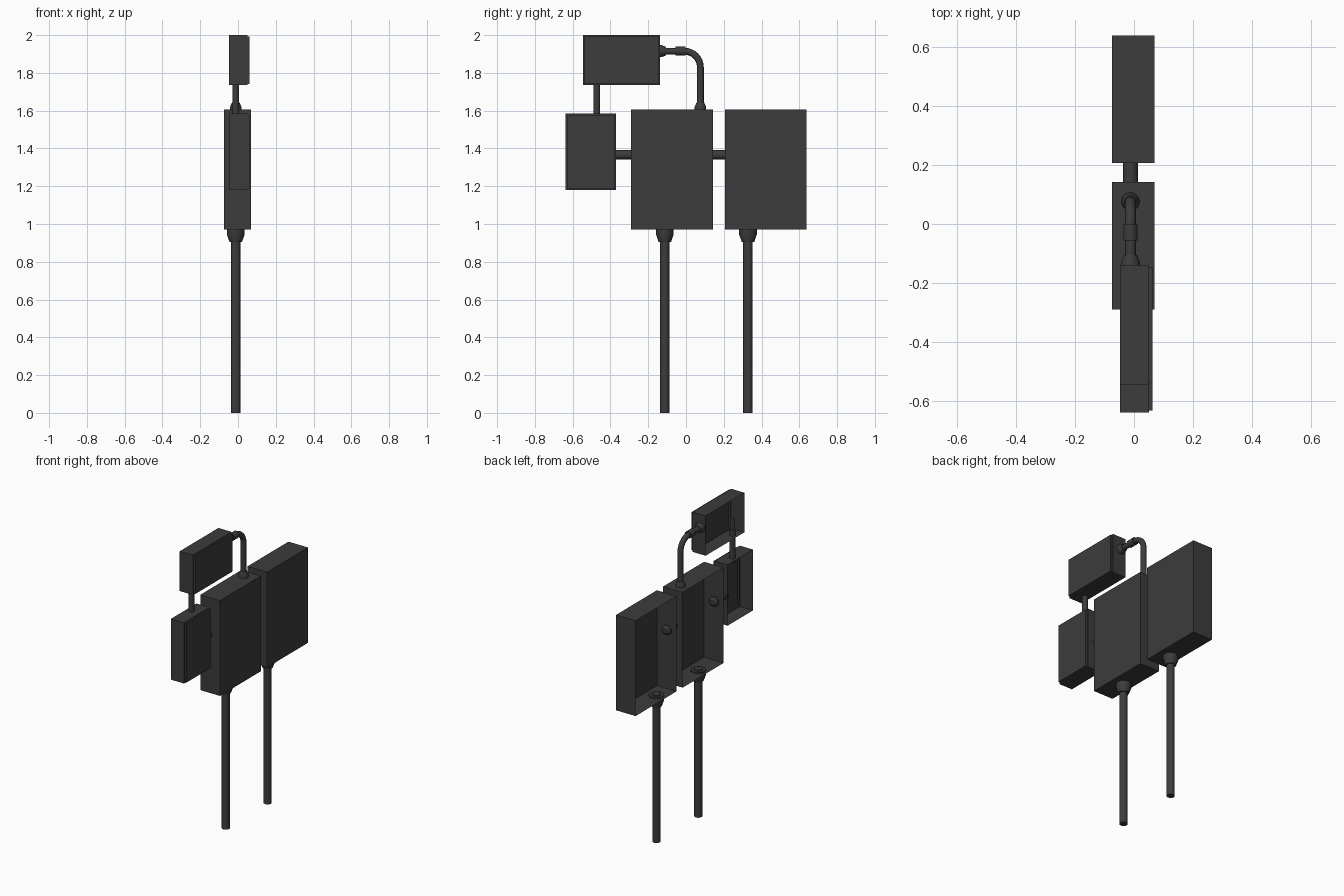
import bpy, bmesh, math
from mathutils import Vector

cube = bpy.data.objects.get("Cube")
if cube:
    bpy.data.objects.remove(cube, do_unlink=True)

mat = bpy.data.materials.new("dark grey")
mat.use_nodes = True
colour = (0.045, 0.045, 0.045, 1)
mat.diffuse_color = colour
mat.node_tree.nodes["Principled BSDF"].inputs["Base Color"].default_value = colour

PIPE_X = -0.012


def finish(name, bm):
    bmesh.ops.recalc_face_normals(bm, faces=bm.faces)
    mesh = bpy.data.meshes.new(name)
    bm.to_mesh(mesh)
    bm.free()
    mesh.materials.append(mat)
    obj = bpy.data.objects.new(name, mesh)
    bpy.context.collection.objects.link(obj)
    return obj


def open_box(name, x, y, z, raised=False):
    """Thin sheet box, open on the -x side, optionally with a raised panel on +x."""
    bm = bmesh.new()
    bmesh.ops.create_cube(bm, size=1)
    for v in bm.verts:
        v.co = Vector(lo + (c + 0.5) * (hi - lo) for c, (lo, hi) in zip(v.co, (x, y, z)))
    bm.normal_update()
    back = [f for f in bm.faces if f.normal.x < -0.9]
    panel = [f for f in bm.faces if f.normal.x > 0.9]
    if raised:
        bmesh.ops.inset_region(bm, faces=panel, thickness=0.01)
        top = bmesh.ops.extrude_discrete_faces(bm, faces=panel)["faces"]
        bmesh.ops.translate(bm, verts=list(top[0].verts), vec=(0.012, 0, 0))
    bmesh.ops.delete(bm, geom=back, context='FACES')
    # keep the outside of the open sheet facing outward
    finish(name, bm)


def sweep(name, rings, sides=12):
    """Round bar through (centre, direction, radius) rings lying in the YZ plane."""
    bm = bmesh.new()
    loops = []
    for (y, z), (dy, dz), r in rings:
        side = Vector((0, -dz, dy))
        loop = []
        for i in range(sides):
            a = math.tau * i / sides
            p = Vector((PIPE_X, y, z)) + r * (math.cos(a) * Vector((1, 0, 0)) + math.sin(a) * side)
            loop.append(bm.verts.new(p))
        loops.append(loop)
    for a, b in zip(loops, loops[1:]):
        for i in range(sides):
            j = (i + 1) % sides
            bm.faces.new((a[i], a[j], b[j], b[i]))
    bm.faces.new(loops[0])
    bm.faces.new(loops[-1])
    obj = finish(name, bm)
    bpy.ops.object.select_all(action='DESELECT')
    obj.select_set(True)
    bpy.context.view_layer.objects.active = obj
    bpy.ops.object.shade_smooth_by_angle(angle=math.radians(35))


def upright(name, y, profile):
    sweep(name, [((y, z), (0, 1), r) for r, z in profile])


def level(name, z, profile):
    sweep(name, [((y, z), (1, 0), r) for r, y in profile])


# Boxes
open_box("middle_box", (-0.075, 0.07), (-0.29, 0.142), (0.97, 1.605))
open_box("rear_box", (-0.075, 0.07), (0.207, 0.638), (0.97, 1.605))
open_box("upper_small_box", (-0.048, 0.05), (-0.545, -0.138), (1.735, 2.0), True)
open_box("lower_small_box", (-0.048, 0.05), (-0.638, -0.37), (1.18, 1.585), True)

# Legs with flared collars and a nut inside each box
leg = [(0.025, 0), (0.025, 0.905), (0.033, 0.905), (0.047, 0.945), (0.047, 0.978),
       (0.028, 0.978), (0.028, 0.985)]
upright("front_leg", -0.112, leg)
upright("rear_leg", 0.328, leg)

# Level connectors, capped inside the boxes
def connector(name, start, end):
    level(name, 1.367, [(0.018, start - 0.03), (0.032, start - 0.02), (0.032, start - 0.006),
                        (0.025, start - 0.006), (0.025, end + 0.006), (0.032, end + 0.006),
                        (0.032, end + 0.02), (0.018, end + 0.03)])


connector("box_connector", 0.142, 0.207)
connector("small_box_connector", -0.37, -0.29)

# Post between the small boxes
upright("small_box_post", -0.472, [(0.018, 1.56), (0.018, 1.775), (0.013, 1.775), (0.013, 1.85)])

# Bent pipe from the middle box to the upper small box
PY, PZ, BEND = 0.076, 1.915, 0.085
rings = [((PY, z), (0, 1), r) for r, z in
         [(0.031, 1.595), (0.031, 1.618), (0.021, 1.642), (0.018, 1.642)]]
for i in range(9):
    a = math.pi / 2 * i / 8
    rings.append(((PY - BEND + BEND * math.cos(a), PZ - BEND + BEND * math.sin(a)),
                  (-math.sin(a), math.cos(a)), 0.018))
rings += [((y, PZ), (-1, 0), r) for r, y in
          [(0.018, -0.105), (0.022, -0.105), (0.032, -0.13), (0.032, -0.15)]]
sweep("bent_pipe", rings)
level("pipe_sleeve", PZ, [(0.024, -0.055), (0.024, -0.002)])
